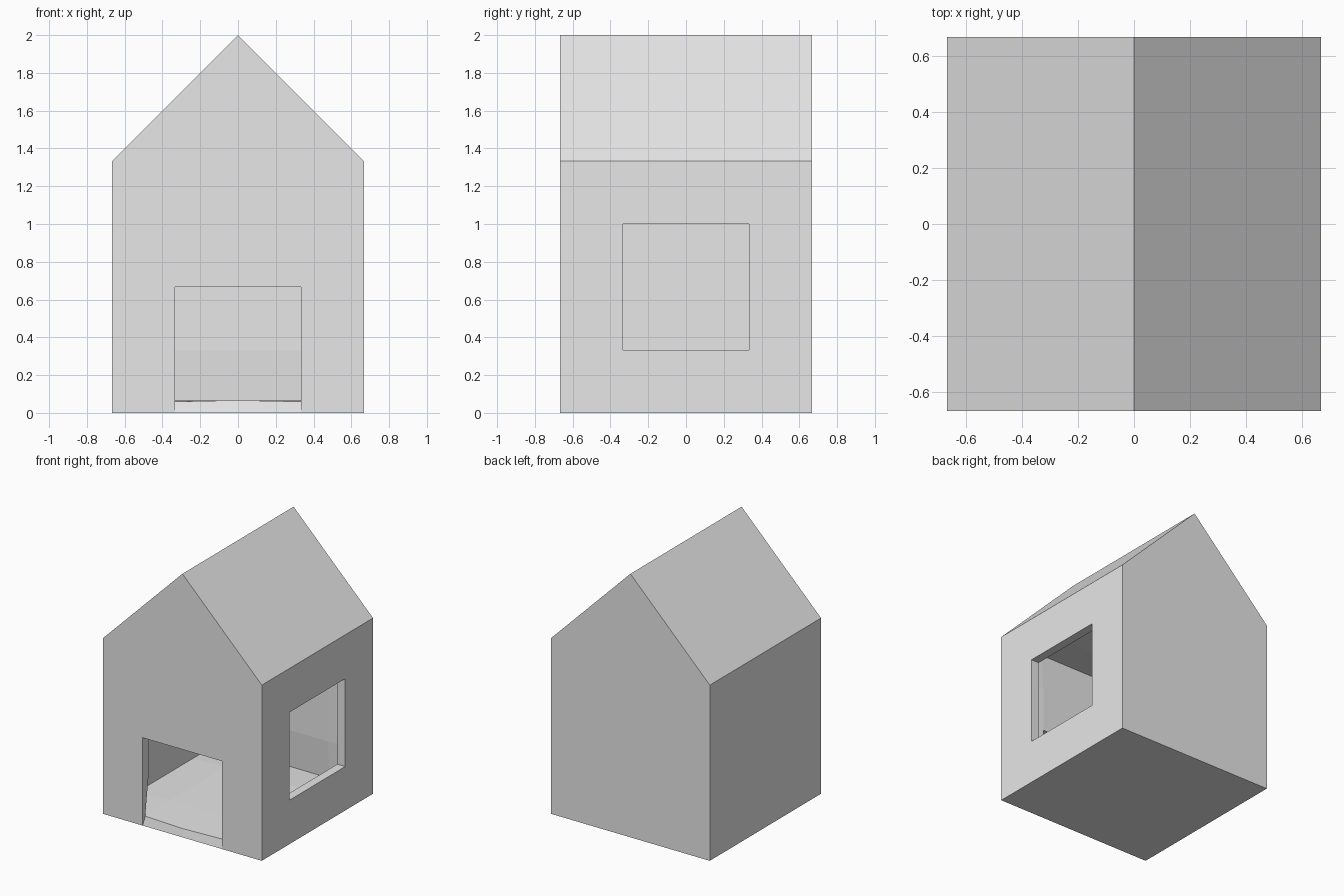
import bpy
import bmesh
from mathutils import Vector

default = bpy.data.objects.get("Cube")
if default:
    bpy.data.objects.remove(default, do_unlink=True)

HALF = 2 / 3          # half the width and depth
EAVES = 4 / 3         # wall height
CELL = 1 / 3          # wall panel size
WALL = 1 / 15         # wall thickness

# Plain grey for the whole building
grey = bpy.data.materials.new("light_grey")
grey.use_nodes = True
colour = (0.8, 0.8, 0.8, 1)
grey.diffuse_color = colour
grey.node_tree.nodes["Principled BSDF"].inputs["Base Color"].default_value = colour

# Box of walls, floor and ceiling, divided into square panels
bm = bmesh.new()
bmesh.ops.create_cube(bm, size=EAVES)
bmesh.ops.translate(bm, verts=bm.verts, vec=Vector((0, 0, HALF)))
bmesh.ops.subdivide_edges(bm, edges=bm.edges[:], cuts=3, use_grid_fill=True)
bmesh.ops.recalc_face_normals(bm, faces=bm.faces)


def is_opening(face):
    c = face.calc_center_median()
    doorway = c.y < -HALF + 0.01 and abs(c.x) < CELL and c.z < 2 * CELL
    window = c.x > HALF - 0.01 and abs(c.y) < CELL and CELL < c.z < 3 * CELL
    return doorway or window


# Doorway in the front, window in the left side
openings = [f for f in bm.faces if is_opening(f)]
bmesh.ops.delete(bm, geom=openings, context='FACES')

mesh = bpy.data.meshes.new("house")
bm.to_mesh(mesh)
bm.free()
mesh.materials.append(grey)
house = bpy.data.objects.new("house", mesh)
bpy.context.collection.objects.link(house)

# Thicken the walls inwards
shell = house.modifiers.new("wall_thickness", 'SOLIDIFY')
shell.thickness = WALL
shell.offset = -1
shell.use_even_offset = False
bpy.context.view_layer.objects.active = house
house.select_set(True)
bpy.ops.object.modifier_apply(modifier=shell.name)

# Raise the outer top into a gable roof, leaving the ceiling flat
for v in house.data.vertices:
    if v.co.z > EAVES - 0.01:
        v.co.z = 2 - abs(v.co.x)
house.data.update()
